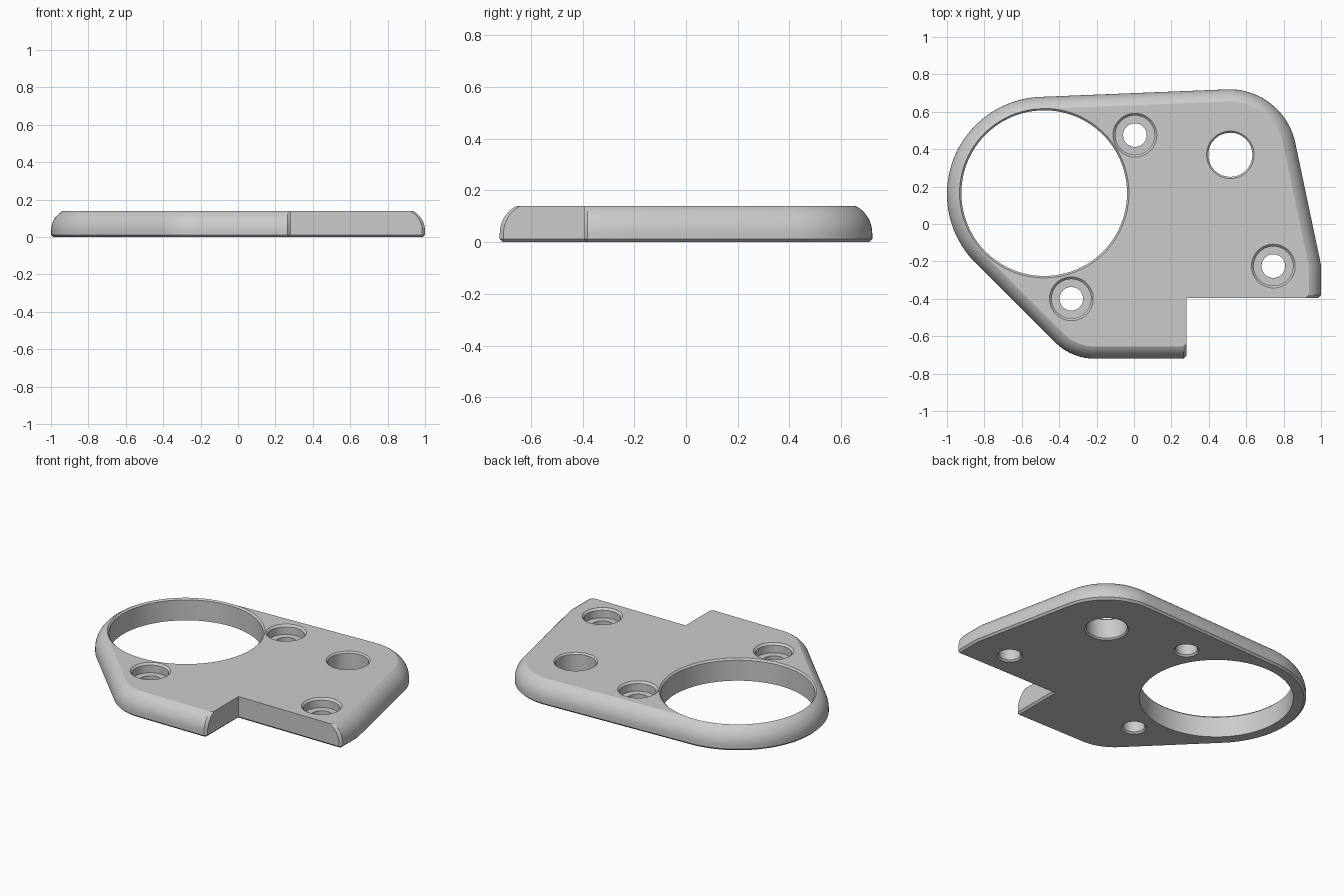
import bpy, bmesh, math
from mathutils import Vector

if "Cube" in bpy.data.objects:
    bpy.data.objects.remove(bpy.data.objects["Cube"])

HEIGHT = 0.14
EDGE_INSET = 0.065
CHAMFER = 0.012

grey = bpy.data.materials.new("plain grey")
grey.use_nodes = True
grey.diffuse_color = (0.6, 0.6, 0.6, 1)
grey.node_tree.nodes["Principled BSDF"].inputs["Base Color"].default_value = (0.6, 0.6, 0.6, 1)


def make_object(name, bm):
    bmesh.ops.recalc_face_normals(bm, faces=bm.faces)
    mesh = bpy.data.meshes.new(name)
    bm.to_mesh(mesh)
    bm.free()
    mesh.materials.append(grey)
    obj = bpy.data.objects.new(name, mesh)
    bpy.context.collection.objects.link(obj)
    return obj


def loft(name, rings):
    """Skin a stack of equal closed rings and cap both ends."""
    bm = bmesh.new()
    loops = [[bm.verts.new(p) for p in ring] for ring in rings]
    n = len(loops[0])
    for low, high in zip(loops, loops[1:]):
        for i in range(n):
            j = (i + 1) % n
            bm.faces.new((low[i], low[j], high[j], high[i]))
    bm.faces.new(loops[0][::-1])
    bm.faces.new(loops[-1])
    return make_object(name, bm)


# Outline, counter-clockwise: each entry is a point and its inward shift
outline = []


def arc(x, y, radius, start, end, steps):
    for i in range(steps + 1):
        a = math.radians(start + (end - start) * i / steps)
        d = Vector((math.cos(a), math.sin(a)))
        outline.append((Vector((x, y)) + d * radius, -d))


def corner(x, y, shift):
    outline.append((Vector((x, y)), Vector(shift)))


corner(0.28, -0.395, (0, 0))          # notch
corner(0.28, -0.705, (0, 1))
corner(0.265, -0.72, (0, 1))
outline.reverse()
start = outline[:]
outline.clear()

corner(0.985, -0.395, (-1, 0))        # right tip
corner(1.0, -0.38, (-1, 0))
corner(1.0, -0.22, (-1, -0.1))
arc(0.51, 0.36, 0.36, 11.7, 92.3, 28)     # rounded back corner
arc(-0.48, 0.16, 0.52, 92.3, 225, 56)     # ring end
arc(-0.21, -0.42, 0.3, 225, 270, 16)      # front corner
outline += start

# Bottom chamfer runs round every edge, so it uses mitred shifts
count = len(outline)
mitres = []
for i in range(count):
    before, here, after = (outline[k % count][0] for k in (i - 1, i, i + 1))
    e1, e2 = (here - before).normalized(), (after - here).normalized()
    n1, n2 = Vector((-e1.y, e1.x)), Vector((-e2.y, e2.x))
    mitres.append((n1 + n2) / (1 + n1.dot(n2)))

rings = [[(*(p + m * CHAMFER), 0) for (p, s), m in zip(outline, mitres)]]
sweep = math.radians(63)
radius = EDGE_INSET / (1 - math.cos(sweep))
base = HEIGHT - radius * math.sin(sweep)
rings.append([(*p, CHAMFER) for p, s in outline])
for i in range(13):
    a = sweep * i / 12
    inset, z = radius * (1 - math.cos(a)), base + radius * math.sin(a)
    rings.append([(*(p + s * inset), z) for p, s in outline])
plate = loft("mounting_plate", rings)


# Holes are cut by turned profiles of (radius, height)
def cut_hole(name, x, y, profile, sides):
    turned = [[(x + r * math.cos(math.tau * i / sides),
                y + r * math.sin(math.tau * i / sides), z) for i in range(sides)]
              for r, z in profile]
    cutter = loft(name, turned)
    mod = plate.modifiers.new(name, "BOOLEAN")
    mod.operation = "DIFFERENCE"
    mod.solver = "EXACT"
    mod.object = cutter
    cutter.hide_render = True
    return cutter


LOW, TOP = -0.05, HEIGHT + 0.05
bolt = [(0.073, LOW), (0.073, 0), (0.063, 0.01), (0.063, 0.08), (0.105, 0.08),
        (0.105, HEIGHT - 0.012), (0.117, HEIGHT), (0.117, TOP)]
pin = [(0.127, LOW), (0.127, 0), (0.118, 0.009), (0.118, HEIGHT - 0.009),
       (0.127, HEIGHT), (0.127, TOP)]
big = [(0.443, LOW), (0.443, HEIGHT - 0.01), (0.453, HEIGHT), (0.453, TOP)]

cutters = [cut_hole("large_hole_cutter", -0.48, 0.165, big, 96),
           cut_hole("pin_hole_cutter", 0.515, 0.37, pin, 48)]
for x, y in ((0.005, 0.475), (0.745, -0.225), (-0.335, -0.4)):
    cutters.append(cut_hole("bolt_hole_cutter", x, y, bolt, 48))

# Apply the cuts and drop the cutters
bpy.context.view_layer.objects.active = plate
plate.select_set(True)
for mod in list(plate.modifiers):
    bpy.ops.object.modifier_apply(modifier=mod.name)
for cutter in cutters:
    bpy.data.objects.remove(cutter)
bpy.ops.object.shade_smooth_by_angle(angle=math.radians(25))
